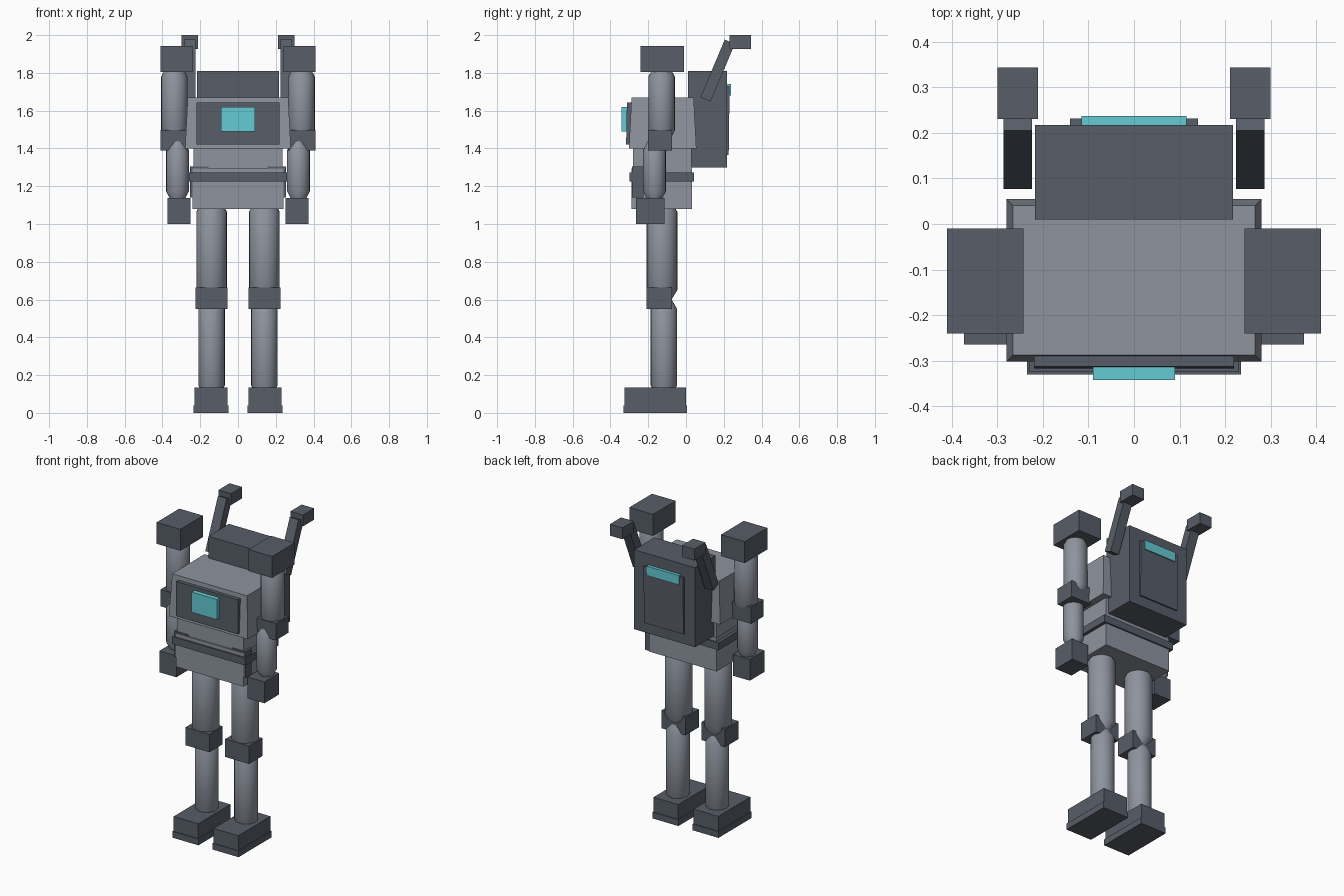
import bpy, bmesh, math
from mathutils import Matrix, Vector

if "Cube" in bpy.data.objects:
    bpy.data.objects.remove(bpy.data.objects["Cube"])


def material(name, rgb):
    m = bpy.data.materials.new(name)
    m.diffuse_color = (*rgb, 1.0)
    m.use_nodes = True
    m.node_tree.nodes["Principled BSDF"].inputs["Base Color"].default_value = m.diffuse_color
    return m


LIGHT = material("light_grey", (0.27, 0.295, 0.345))
DARK = material("dark_grey", (0.095, 0.11, 0.138))
CYAN = material("cyan_light", (0.13, 0.59, 0.66))


def finish(name, bm, mat, paired):
    """Turn a bmesh into an object; paired parts are mirrored across x = 0."""
    bmesh.ops.recalc_face_normals(bm, faces=bm.faces)
    mesh = bpy.data.meshes.new(name)
    bm.to_mesh(mesh)
    bm.free()
    mesh.materials.append(mat)
    obj = bpy.data.objects.new(name, mesh)
    bpy.context.collection.objects.link(obj)
    if paired:
        obj.modifiers.new("mirror", 'MIRROR').use_clip = False
    return obj


def box(name, x, y, z, mat, paired=False, inset=0.0, lean=0.0):
    """Box from (min, max) ranges; inset narrows the top, lean shifts it in y."""
    bm = bmesh.new()
    bmesh.ops.create_cube(bm, size=1)
    for v in bm.verts:
        k = inset if v.co.z > 0 else 0
        sx, sy = math.copysign(1, v.co.x), math.copysign(1, v.co.y)
        top = v.co.z > 0
        v.co = (x[sx > 0] - sx * k,
                y[sy > 0] - sy * k + (lean if top else 0),
                z[top])
    return finish(name, bm, mat, paired)


def limb(name, x, y, z0, z1, r, end_r, taper=0.055, sides=24):
    """Upright cylinder with tapered ends, mirrored to the other side."""
    bm = bmesh.new()
    rings = []
    for z, rad in ((z0, end_r), (z0 + taper, r), (z1 - taper, r), (z1, end_r)):
        rings.append([bm.verts.new((x + rad * math.cos(2 * math.pi * i / sides),
                                    y + rad * math.sin(2 * math.pi * i / sides), z))
                      for i in range(sides)])
    for a, b in zip(rings, rings[1:]):
        for i in range(sides):
            j = (i + 1) % sides
            bm.faces.new((a[i], a[j], b[j], b[i]))
    bm.faces.new(rings[0][::-1])
    bm.faces.new(rings[-1])
    obj = finish(name, bm, LIGHT, True)
    bpy.ops.object.select_all(action='DESELECT')
    obj.select_set(True)
    bpy.context.view_layer.objects.active = obj
    bpy.ops.object.shade_smooth_by_angle(angle=math.radians(40))
    return obj


# Feet and legs
box("sole", (0.05, 0.235), (-0.33, 0.006), (0.0, 0.04), DARK, True)
box("foot", (0.055, 0.23), (-0.325, 0.001), (0.04, 0.135), DARK, True)
limb("lower_leg", 0.14, -0.117, 0.09, 0.605, 0.07, 0.038)
box("knee", (0.056, 0.226), (-0.21, -0.075), (0.55, 0.665), DARK, True)
limb("upper_leg", 0.14, -0.127, 0.595, 1.12, 0.081, 0.048)

# Hips, belt and waist
box("pelvis", (-0.24, 0.24), (-0.288, 0.033), (1.08, 1.295), LIGHT)
box("belt", (-0.26, 0.26), (-0.298, 0.042), (1.225, 1.272), DARK)
box("hip_pouch", (0.155, 0.254), (-0.285, -0.225), (1.14, 1.305), DARK, True)
box("waist", (-0.236, 0.236), (-0.28, 0.028), (1.29, 1.405), LIGHT)

# Chest with front panel and lamp
box("chest", (-0.28, 0.28), (-0.302, 0.055), (1.4, 1.67), LIGHT, inset=0.014)
box("chest_panel", (-0.22, 0.22), (-0.317, -0.27), (1.422, 1.642), DARK, lean=0.004)
box("chest_lamp", (-0.09, 0.09), (-0.342, -0.3), (1.49, 1.62), CYAN)

# Backpack with rear panel and light strip
box("backpack", (-0.217, 0.217), (0.01, 0.217), (1.3, 1.81), DARK)
box("backpack_panel", (-0.14, 0.14), (0.19, 0.226), (1.365, 1.73), DARK, lean=0.005)
box("backpack_light", (-0.115, 0.115), (0.2, 0.237), (1.68, 1.74), CYAN)

# Arms
box("hand", (0.252, 0.373), (-0.265, -0.115), (1.0, 1.137), DARK, True)
limb("forearm", 0.32, -0.167, 1.118, 1.445, 0.06, 0.032)
box("elbow", (0.265, 0.41), (-0.202, -0.075), (1.39, 1.497), DARK, True)
limb("upper_arm", 0.337, -0.129, 1.44, 1.835, 0.07, 0.04)
box("shoulder", (0.242, 0.41), (-0.24, -0.01), (1.805, 1.943), DARK, True)

# Leaning masts with block tips
low, high = Vector((0.255, 0.103, 1.659)), Vector((0.255, 0.232, 1.965))
axis = high - low
bm = bmesh.new()
bmesh.ops.create_cube(bm, size=1, matrix=(
    Matrix.Translation((low + high) / 2)
    @ Matrix.Rotation(-math.atan2(axis.y, axis.z), 4, 'X')
    @ Matrix.Diagonal((0.062, 0.058, axis.length, 1))))
finish("mast", bm, DARK, True)
box("mast_tip", (0.211, 0.3), (0.23, 0.344), (1.927, 2.0), DARK, True)
